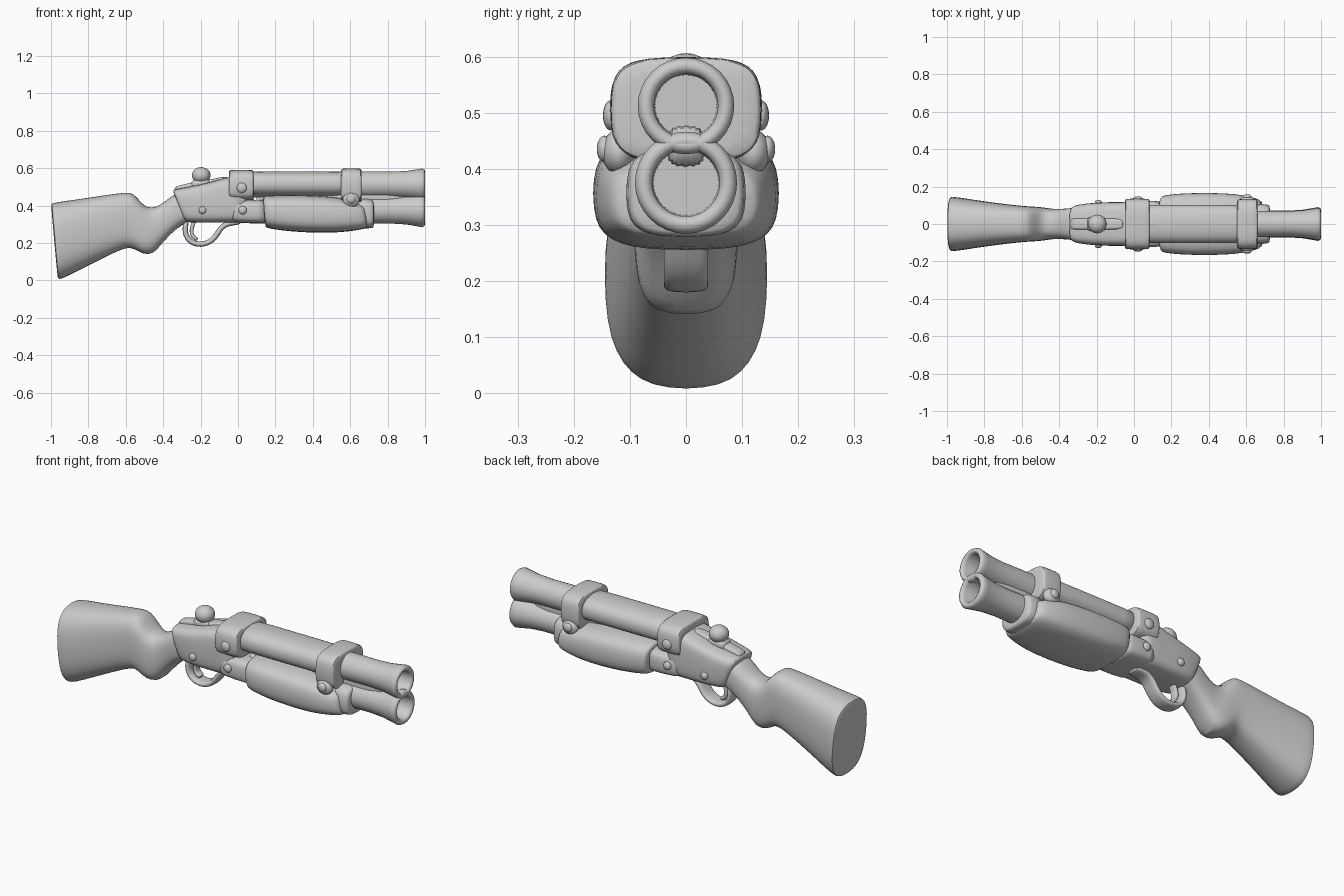
import bpy, bmesh, math
from mathutils import Vector

if "Cube" in bpy.data.objects:
    bpy.data.objects.remove(bpy.data.objects["Cube"])

grey = bpy.data.materials.new("plain_grey")
grey.use_nodes = True
COLOUR = (0.6, 0.6, 0.6, 1)
grey.diffuse_color = COLOUR
grey.node_tree.nodes["Principled BSDF"].inputs["Base Color"].default_value = COLOUR


def finish(bm, name, subdiv=0, angle=50):
    bmesh.ops.recalc_face_normals(bm, faces=bm.faces)
    mesh = bpy.data.meshes.new(name)
    bm.to_mesh(mesh)
    bm.free()
    ob = bpy.data.objects.new(name, mesh)
    bpy.context.collection.objects.link(ob)
    mesh.materials.append(grey)
    if subdiv:
        mod = ob.modifiers.new("Smooth", "SUBSURF")
        mod.levels = mod.render_levels = subdiv
    bpy.ops.object.select_all(action="DESELECT")
    ob.select_set(True)
    bpy.context.view_layer.objects.active = ob
    bpy.ops.object.shade_smooth_by_angle(angle=math.radians(angle))
    return ob


def skin(bm, rings, caps=True):
    rows = [[bm.verts.new(p) for p in ring] for ring in rings]
    n = len(rows[0])
    for a, b in zip(rows, rows[1:]):
        for i in range(n):
            j = (i + 1) % n
            bm.faces.new((a[i], a[j], b[j], b[i]))
    if caps:
        bm.faces.new(rows[0])
        bm.faces.new(rows[-1])


def loft(name, rings, n=20, subdiv=1):
    """Rounded sections, each (top x, top z, bottom x, bottom z, half width, squareness)."""
    bm = bmesh.new()
    loops = []
    for xt, zt, xb, zb, hw, power in rings:
        loop = []
        for i in range(n):
            a = 2 * math.pi * i / n
            c, s = math.cos(a), math.sin(a)
            u = math.copysign(abs(c) ** (2 / power), c)
            v = (1 + math.copysign(abs(s) ** (2 / power), s)) / 2
            loop.append((xb + (xt - xb) * v, hw * u, zb + (zt - zb) * v))
        loops.append(loop)
    skin(bm, loops)
    return finish(bm, name, subdiv)


def straight(name, sections, power=4):
    """Upright sections, each (x, bottom z, top z, half width)."""
    return loft(name, [(x, t, x, b, w, power) for x, b, t, w in sections])


def barrel(name, z, profile, n=32):
    bm = bmesh.new()
    ring = [2 * math.pi * i / n for i in range(n)]
    skin(bm, [[(x, r * math.cos(a), z + r * math.sin(a)) for a in ring] for x, r in profile])
    return finish(bm, name, 0, 60)


def strap(name, path, half_width, thick):
    """Bent flat bar following points in the side plane."""
    bm = bmesh.new()
    pts = [Vector((x, 0, z)) for x, z in path]
    loops = []
    for i, p in enumerate(pts):
        d = (pts[min(i + 1, len(pts) - 1)] - pts[max(i - 1, 0)]).normalized()
        side = Vector((-d.z, 0, d.x)) * thick
        across = Vector((0, half_width, 0))
        loops.append([p + side * v + across * u for u, v in
                      ((1, .5), (.7, 1), (-.7, 1), (-1, .5), (-1, -.5), (-.7, -1), (.7, -1), (1, -.5))])
    skin(bm, loops)
    return finish(bm, name, 2, 70)


def dome(name, x, y, z, sx, sy, sz):
    bm = bmesh.new()
    bmesh.ops.create_uvsphere(bm, u_segments=20, v_segments=12, radius=1)
    bmesh.ops.scale(bm, vec=(sx, sy, sz), verts=bm.verts)
    bmesh.ops.translate(bm, vec=(x, y, z), verts=bm.verts)
    return finish(bm, name)


# Shoulder stock flowing into the wrist
loft("stock", [
    (-1.0, .405, -.965, .015, .138, 2.7),
    (-.998, .412, -.962, .006, .146, 2.7),
    (-.975, .42, -.945, .003, .148, 2.7),
    (-.85, .436, -.83, .062, .128, 2.7),
    (-.72, .456, -.70, .128, .110, 2.8),
    (-.60, .472, -.60, .176, .098, 3),
    (-.565, .470, -.56, .172, .095, 3),
    (-.53, .432, -.51, .138, .093, 3.2),
    (-.49, .388, -.455, .138, .088, 3),
    (-.44, .390, -.42, .18, .080, 2.7),
    (-.39, .422, -.36, .25, .082, 2.7),
    (-.34, .465, -.29, .305, .088, 3),
    (-.26, .48, -.22, .33, .088, 3)])

# Receiver body
loft("receiver", [
    (-.35, .475, -.285, .322, .085, 4),
    (-.345, .485, -.28, .313, .097, 4),
    (-.32, .492, -.26, .309, .106, 4),
    (-.22, .508, -.18, .308, .116, 4.5),
    (-.10, .540, -.10, .308, .118, 4.5),
    (-.02, .562, -.02, .308, .120, 4.5),
    (.06, .56, .06, .306, .120, 4.5)])
straight("hinge_block", [(-.04, .32, .42, .11), (-.03, .308, .432, .124),
                         (.13, .302, .432, .126), (.15, .305, .43, .12)])
straight("receiver_top_rail", [(-.34, .46, .495, .026), (-.33, .46, .505, .03),
                               (-.22, .46, .53, .032), (-.14, .48, .54, .032),
                               (-.04, .5, .565, .03)])


# Bands clamping the upper barrel
def band(name, x0, x1, bottom, top, hw):
    e = .01
    straight(name, [(x0, bottom + e, top - e, hw - e), (x0 + .004, bottom + .003, top - .003, hw - .003),
                    (x0 + .02, bottom, top, hw), (x1 - .02, bottom, top, hw),
                    (x1 - .004, bottom + .003, top - .003, hw - .003),
                    (x1, bottom + e, top - e, hw - e)], 3.6)


band("rear_band", -.05, .085, .425, .592, .137)
band("front_band", .55, .662, .41, .6, .136)

# Barrels with flared, hollow muzzles
barrel("upper_barrel", .512, [(.05, .07), (.7, .07), (.82, .069), (.9, .073), (.96, .082),
                              (.985, .086), (.997, .08), (1, .07), (.995, .061),
                              (.985, .057), (.86, .055)])
barrel("lower_barrel", .375, [(.1, .072), (.7, .072), (.82, .071), (.9, .076), (.96, .086),
                              (.985, .091), (.997, .084), (1, .073), (.995, .064),
                              (.985, .06), (.86, .058)])
straight("barrel_sleeve", [(.04, .452, .582, .103), (.05, .45, .583, .104),
                           (.6, .45, .583, .104), (.64, .45, .58, .1)], 2.4)
straight("barrel_web", [(.1, .39, .49, .045), (.7, .39, .49, .045), (.93, .4, .48, .04)], 3)

# Hand grip under the barrels
loft("fore_grip", [
    (.132, .440, .145, .295, .125, 3.2),
    (.137, .450, .148, .285, .145, 3.2),
    (.155, .455, .165, .276, .157, 3.2),
    (.28, .458, .28, .260, .167, 3.2),
    (.42, .455, .42, .253, .168, 3.2),
    (.54, .445, .54, .255, .163, 3.2),
    (.62, .425, .63, .266, .148, 3.2),
    (.66, .410, .68, .276, .132, 3.2),
    (.68, .400, .70, .285, .118, 3.2)])
straight("grip_nose", [(.6, .28, .44, .11), (.70, .276, .44, .108),
                       (.722, .28, .43, .102), (.728, .29, .42, .092)], 3.2)

# Raised panels and rivets on both sides
for side, label in ((1, "left"), (-1, "right")):
    for part, x, y, z, r in (("rear_band", .02, .134, .495, .027), ("hinge", .025, .124, .375, .022),
                             ("receiver", -.19, .115, .375, .02), ("front_band", .605, .145, .435, .024)):
        dome(f"{label}_{part}_rivet", x, side * y, z, r, .014, r)
    dome(f"{label}_band_lug", .605, side * .12, .43, .045, .03, .04)

# Thumb lever on top
dome("lever_knob", -.197, 0, .562, .05, .05, .044)
straight("lever_neck", [(-.25, .49, .525, .03), (-.24, .49, .54, .04),
                        (-.16, .49, .545, .04), (-.15, .49, .535, .03)], 3)

# Trigger and guard
strap("trigger_guard", [(-.275, .325), (-.285, .27), (-.275, .228), (-.245, .2), (-.2, .19),
                        (-.15, .203), (-.115, .24), (-.09, .285), (-.05, .308), (.02, .312)],
      .04, .015)
strap("trigger", [(-.225, .33), (-.247, .29), (-.25, .25), (-.235, .228), (-.215, .218)], .022, .011)
